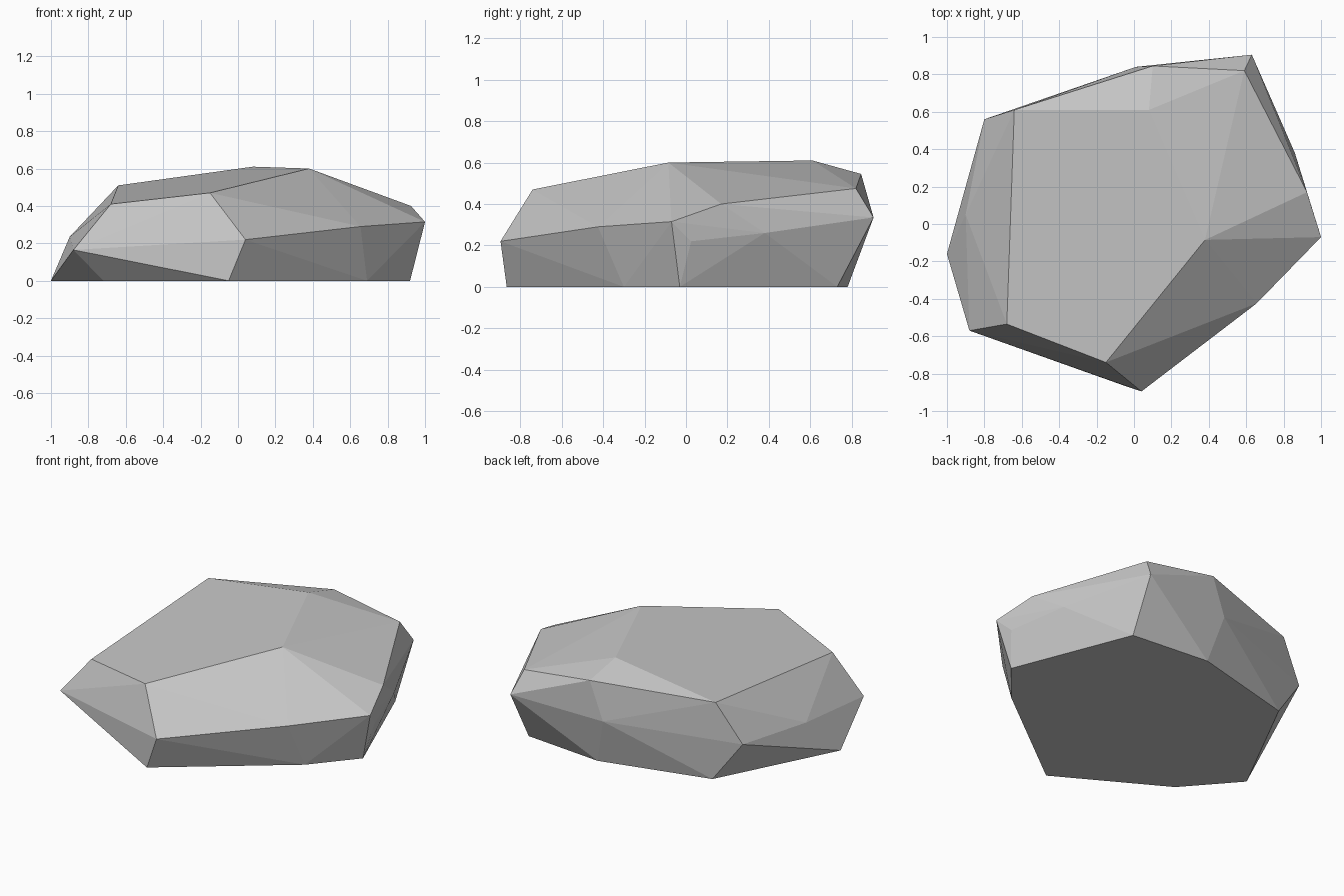
import bpy
import bmesh

# Remove the default cube if the scene has one
default_cube = bpy.data.objects.get("Cube")
if default_cube:
    bpy.data.objects.remove(default_cube, do_unlink=True)


def make_material(name, grey):
    """Plain grey material shared by the viewport and the render."""
    material = bpy.data.materials.new(name)
    material.use_nodes = True
    colour = (grey, grey, grey, 1)
    material.diffuse_color = colour
    shader = material.node_tree.nodes["Principled BSDF"]
    shader.inputs["Base Color"].default_value = colour
    shader.inputs["Roughness"].default_value = 0.9
    return material


def chiselled_stone(name, rings, material):
    """Wrap a tight faceted skin around the corner points of all rings."""
    bm = bmesh.new()
    for ring in rings:
        for corner in ring:
            bm.verts.new(corner)
    hull = bmesh.ops.convex_hull(bm, input=list(bm.verts))
    leftover = set(hull["geom_interior"]) | set(hull["geom_unused"])
    spare_verts = [item for item in leftover if isinstance(item, bmesh.types.BMVert)]
    bmesh.ops.delete(bm, geom=spare_verts, context="VERTS")

    # Merge coplanar triangles, such as those of the flat underside
    bmesh.ops.dissolve_limit(bm, angle_limit=0.01, verts=list(bm.verts), edges=list(bm.edges))
    bmesh.ops.recalc_face_normals(bm, faces=list(bm.faces))
    for face in bm.faces:
        face.smooth = False

    mesh = bpy.data.meshes.new(name)
    bm.to_mesh(mesh)
    bm.free()
    mesh.materials.append(material)
    stone = bpy.data.objects.new(name, mesh)
    bpy.context.collection.objects.link(stone)
    return stone


# Flat footprint, counter-clockwise from the front
footprint = [(x, y, 0) for x, y in (
    (-.05, -.865), (.69, -.3), (.92, -.03), (.62, .73),
    (.09, .78), (-.61, .6), (-1, -.16), (-.72, -.48))]

# Widest corners around the waist
waist = [
    (.04, -.895, .22), (.655, -.425, .29), (1, -.07, .315), (.965, .025, .22),
    (.86, .38, .26), (.63, .905, .335), (.01, .84, .3), (-.8, .56, .26),
    (-.9, .05, .235), (-.88, -.57, .165)]

# Rim and crest of the upper surface
crown = [
    (-.15, -.74, .47), (.38, -.085, .6), (.925, .17, .4), (.59, .82, .475),
    (.1, .845, .545), (.08, .61, .61), (-.64, .61, .51), (-.68, -.535, .41)]

stone_grey = make_material("stone grey", 0.57)
chiselled_stone("rock", [footprint, waist, crown], stone_grey)
